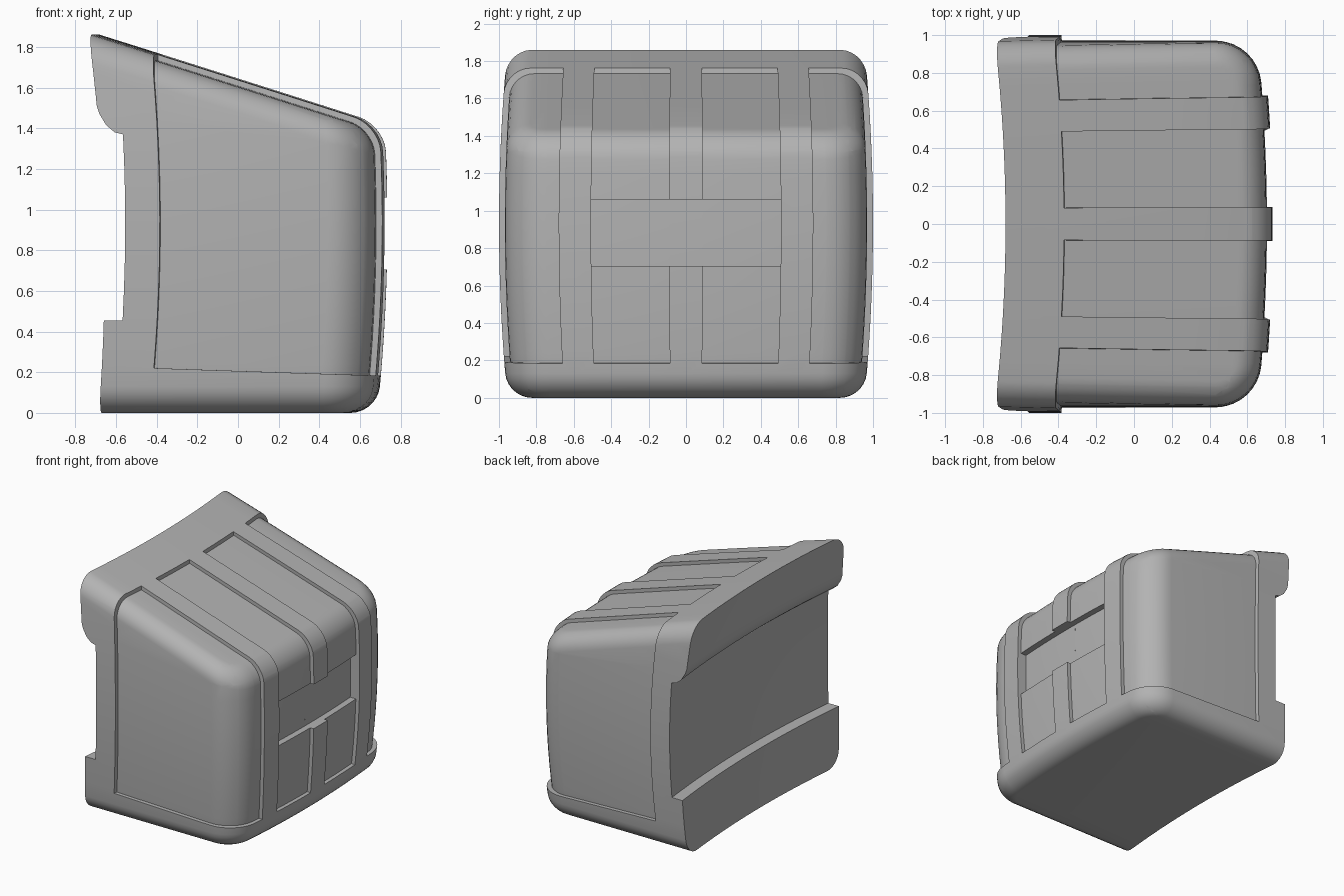
import bpy, bmesh, math
from mathutils import Vector

if "Cube" in bpy.data.objects:
    bpy.data.objects.remove(bpy.data.objects["Cube"], do_unlink=True)

grey = bpy.data.materials.new("plain_grey")
grey.use_nodes = True
COLOUR = (0.45, 0.45, 0.45, 1)
grey.diffuse_color = COLOUR
grey.node_tree.nodes["Principled BSDF"].inputs["Base Color"].default_value = COLOUR

MID = 0.93      # half height, centre of the bulge
STEP = 0.03     # depth of the recessed panels


def prism_mesh(profile, y0, y1):
    """Extrude an x-z outline from y0 to y1."""
    bm = bmesh.new()
    face = bm.faces.new([bm.verts.new((x, y0, z)) for x, z in profile])
    new = bmesh.ops.extrude_face_region(bm, geom=[face])["geom"]
    bmesh.ops.translate(bm, vec=(0, y1 - y0, 0),
                        verts=[v for v in new if isinstance(v, bmesh.types.BMVert)])
    bmesh.ops.recalc_face_normals(bm, faces=bm.faces)
    return bm


def make_object(name, bm):
    mesh = bpy.data.meshes.new(name)
    bm.to_mesh(mesh)
    bm.free()
    obj = bpy.data.objects.new(name, mesh)
    bpy.context.collection.objects.link(obj)
    return obj


def rounded_body(name, profile, half, corner, rim):
    """Block with rounded outer corners and rounded top and bottom rims."""
    bm = prism_mesh(profile, -half, half)
    upright = [e for e in bm.edges
               if all(v.co.x > 0 for v in e.verts)
               and abs(e.verts[0].co.y - e.verts[1].co.y) < 0.01]
    bmesh.ops.bevel(bm, geom=upright, offset=corner, segments=8,
                    profile=0.5, affect='EDGES')
    bm.normal_update()
    rims = []
    for e in bm.edges:
        normals = [f.normal for f in e.link_faces]
        steep = [abs(n.z) > 0.9 for n in normals]
        if any(steep) and not all(steep) and all(n.x > -0.9 for n in normals):
            rims.append(e)
    bmesh.ops.bevel(bm, geom=rims, offset=rim, segments=7,
                    profile=0.5, affect='EDGES')
    return make_object(name, bm)


def cut(obj, profile, y0, y1):
    """Subtract a prism from the object."""
    cutter = make_object("cutter", prism_mesh(profile, y0, y1))
    cutter.hide_render = True
    mod = obj.modifiers.new("cut", 'BOOLEAN')
    mod.operation = 'DIFFERENCE'
    mod.solver = 'EXACT'
    mod.object = cutter
    graph = bpy.context.evaluated_depsgraph_get()
    mesh = bpy.data.meshes.new_from_object(obj.evaluated_get(graph))
    obj.modifiers.clear()
    obj.data = mesh
    bpy.data.objects.remove(cutter, do_unlink=True)


def bulge(obj):
    """Slice the faces, then bow the ends and flanks gently."""
    bm = bmesh.new()
    bm.from_mesh(obj.data)
    slices = [((0, i * 0.12, 0), (0, 1, 0)) for i in range(-7, 8)]
    slices += [((0, 0, i * 0.12), (0, 0, 1)) for i in range(1, 16)]
    for point, normal in slices:
        bmesh.ops.bisect_plane(bm, geom=bm.verts[:] + bm.edges[:] + bm.faces[:],
                               plane_co=point, plane_no=normal, dist=1e-5)
    for v in bm.verts:
        rise = 1 - ((v.co.z - MID) / MID) ** 2
        v.co.x += 0.06 * (1 - v.co.y ** 2) + 0.05 * rise
        v.co.y *= 1 + 0.047 * rise
    bm.to_mesh(obj.data)
    bm.free()
    obj.data.materials.clear()
    obj.data.materials.append(grey)
    bpy.ops.object.select_all(action='DESELECT')
    obj.select_set(True)
    bpy.context.view_layer.objects.active = obj
    bpy.ops.object.shade_smooth_by_angle(angle=math.radians(28))


# Outer housing with rails, and the core that forms the recessed floors
housing = rounded_body("housing", [(-0.69, 0), (0.625, 0), (0.625, 1.415), (-0.74, 1.86)],
                       0.955, 0.22, 0.13)
core = rounded_body("panel_core", [(-0.5, STEP), (0.625 - STEP, STEP),
                                   (0.625 - STEP, 1.395), (-0.5, 1.752)],
                    0.955 - STEP, 0.21, 0.12)

# Long recesses over the top and down the outer face, plus the wrapped flanks
panel = [(-0.44, 0.22), (1.2, 0.165), (1.2, 2.2), (-0.44, 2.2)]
for inner, outer in ((0.085, 0.485), (0.65, 1.2)):
    cut(housing, panel, inner, outer)
    cut(housing, panel, -outer, -inner)

# Deep cross pocket in the outer face
pocket = [(0.545, 0.705), (1.2, 0.705), (1.2, 1.06), (0.545, 1.06)]
for part in (housing, core):
    cut(part, pocket, -0.485, 0.485)

# Wide channel along the inner face, rounded below the upper lip
channel = [(-0.61, 0.455), (-0.61, 1.37), (-0.65, 1.38), (-0.69, 1.415),
           (-0.72, 1.47), (-0.738, 1.54), (-0.75, 1.62), (-1, 1.62), (-1, 0.455)]
cut(housing, channel, -1.2, 1.2)

for part in (housing, core):
    bulge(part)
